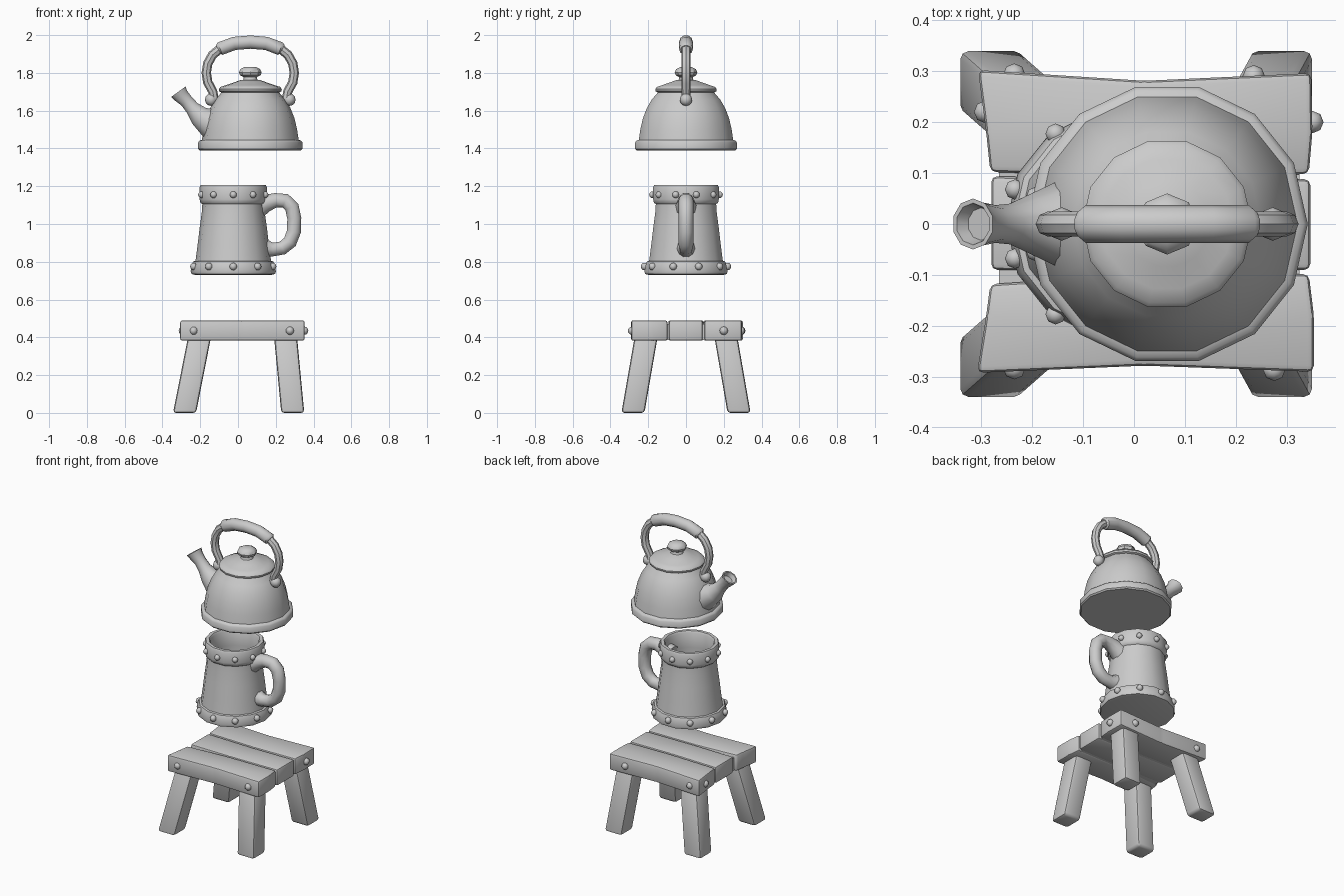
import bpy, bmesh, math
from mathutils import Vector, Matrix

if "Cube" in bpy.data.objects:
    bpy.data.objects.remove(bpy.data.objects["Cube"])

grey = bpy.data.materials.new("plain grey")
grey.use_nodes = True
colour = (0.6, 0.6, 0.6, 1)
grey.diffuse_color = colour
grey.node_tree.nodes["Principled BSDF"].inputs["Base Color"].default_value = colour


def finish(bm, name, bevel=0, segments=2, angle=40):
    bmesh.ops.recalc_face_normals(bm, faces=bm.faces)
    mesh = bpy.data.meshes.new(name)
    if bevel:
        bmesh.ops.bevel(bm, geom=bm.edges[:], offset=bevel, segments=segments,
                        affect='EDGES', profile=0.5)
    bm.to_mesh(mesh)
    bm.free()
    mesh.materials.append(grey)
    mesh.shade_smooth()
    mesh.set_sharp_from_angle(angle=math.radians(angle))
    ob = bpy.data.objects.new(name, mesh)
    bpy.context.collection.objects.link(ob)
    return ob


def skin(bm, rings):
    """Join rings of vertices with quads and cap both ends; returns the last cap."""
    n = len(rings[0])
    for a, b in zip(rings, rings[1:]):
        for i in range(n):
            j = (i + 1) % n
            bm.faces.new((a[i], a[j], b[j], b[i]))
    bm.faces.new(rings[0][::-1])
    return bm.faces.new(rings[-1])


def lathe(name, profile, x, n=14, phase=0):
    """Turn a (radius, z) profile about an upright axis at x."""
    bm = bmesh.new()
    rings = []
    for r, z in profile:
        angles = [phase + math.tau * i / n for i in range(n)]
        rings.append([bm.verts.new((x + r * math.cos(a), r * math.sin(a), z)) for a in angles])
    skin(bm, rings)
    return finish(bm, name)


def tube(name, path, n=10, mouth=0):
    """Sweep a circle along (x, z, radius) points in the middle plane."""
    bm = bmesh.new()
    rings = []
    for k, (x, z, r) in enumerate(path):
        p, q = path[max(k - 1, 0)], path[min(k + 1, len(path) - 1)]
        t = Vector((q[0] - p[0], 0, q[1] - p[1])).normalized()
        side, up = Vector((0, 1, 0)), t.cross(Vector((0, 1, 0)))
        rings.append([bm.verts.new(Vector((x, 0, z)) + r * (math.cos(a) * side + math.sin(a) * up))
                      for a in (math.tau * i / n for i in range(n))])
    end = skin(bm, rings)
    if mouth:
        bmesh.ops.recalc_face_normals(bm, faces=bm.faces)
        bmesh.ops.inset_region(bm, faces=[end], thickness=mouth)
        bmesh.ops.inset_region(bm, faces=[end], thickness=mouth, depth=-3 * mouth)
    return finish(bm, name)


def studs(name, spots, radius):
    """Small round rivet heads at each spot."""
    bm = bmesh.new()
    for s in spots:
        bmesh.ops.create_uvsphere(bm, u_segments=8, v_segments=6, radius=radius,
                                  matrix=Matrix.Translation(s))
    return finish(bm, name, angle=60)


def prism(name, low, high, bevel):
    """Solid between two matching outlines."""
    bm = bmesh.new()
    skin(bm, [[bm.verts.new(p) for p in low], [bm.verts.new(p) for p in high]])
    return finish(bm, name, bevel)


# Stool: three worn planks over a thin core
planks = {
    "front_plank": [(-.308, -.292), (.02, -.278), (.353, -.29), (.353, -.18), (.343, -.098),
                    (0, -.1), (-.282, -.118), (-.29, -.18)],
    "middle_plank": [(-.28, -.09), (0, -.094), (.346, -.09), (.346, .088), (.05, .085), (-.28, .094)],
    "back_plank": [(-.282, .102), (.05, .092), (.343, .098), (.35, .18), (.348, .296),
                   (.02, .281), (-.306, .302), (-.29, .18)],
}
for name, outline in planks.items():
    prism(name, [(x, y, .382) for x, y in outline], [(x, y, .49) for x, y in outline], .012)
core = [(-.265, -.25), (.325, -.25), (.325, .25), (-.265, .25)]
prism("seat_core", [(x, y, .385) for x, y in core], [(x, y, .47) for x, y in core], 0)

# Stool: four splayed legs
for sx, side in ((-1, "right"), (1, "left")):
    for sy, end in ((-1, "front"), (1, "back")):
        def square(cx, cy, z, h=.061):
            return [(cx + a * h, cy + b * h, z) for a, b in ((-1, -1), (1, -1), (1, 1), (-1, 1))]
        foot = square(.29 if sx > 0 else -.283, sy * .281, 0)
        top = square(.25 if sx > 0 else -.2, sy * .208, .42)
        prism(f"{end}_{side}_leg", foot, top, .016)

studs("stool_rivets", [(x, y, .435) for x, y in (
    (-.235, -.283), (.275, -.286), (-.235, .293), (.235, .29), (.35, .2), (-.292, .22))], .022)

# Mug: hollow body with swollen bands
MUG_X = -.025
lathe("mug_body", [
    (.2, .73), (.221, .735), (.226, .75), (.217, .79), (.212, .802), (.2, .805), (.19, .88),
    (.178, .98), (.167, 1.06), (.164, 1.105), (.174, 1.113), (.178, 1.13), (.178, 1.195),
    (.172, 1.206), (.152, 1.206), (.145, 1.195), (.145, 1.1), (.165, .83), (.15, .8)], MUG_X)
tube("mug_handle", [
    (.11, 1.09, .06), (.15, 1.11, .048), (.2, 1.126, .04), (.25, 1.123, .04), (.285, 1.09, .04),
    (.298, 1.03, .039), (.296, .96, .039), (.275, .905, .039), (.235, .873, .038),
    (.185, .865, .038), (.15, .87, .05)])
for name, r, z, size in (("upper", .177, 1.155, .018), ("lower", .219, .775, .02)):
    spots = [(MUG_X + r * math.cos(a), r * math.sin(a), z)
             for a in (math.tau * (i + .5) / 10 for i in range(10))]
    studs(f"{name}_mug_rivets", spots, size)

# Kettle: body, lid and knob
POT_X = .065
lathe("kettle_body", [
    (.268, 1.39), (.276, 1.398), (.276, 1.432), (.268, 1.442), (.256, 1.446), (.248, 1.5),
    (.234, 1.56), (.212, 1.615), (.185, 1.66), (.158, 1.69), (.15, 1.705)], POT_X)
lathe("kettle_lid", [
    (.15, 1.695), (.165, 1.703), (.167, 1.714), (.158, 1.726), (.13, 1.735), (.085, 1.75),
    (.05, 1.763)], POT_X)
lathe("lid_knob", [
    (.045, 1.755), (.036, 1.768), (.036, 1.778), (.055, 1.788), (.06, 1.803), (.052, 1.82),
    (.028, 1.832)], POT_X, 8)

# Kettle: spout with an open mouth
tube("kettle_spout", [
    (-.08, 1.51, .1), (-.15, 1.535, .084), (-.205, 1.572, .058), (-.243, 1.615, .04),
    (-.272, 1.65, .037), (-.3, 1.678, .043), (-.316, 1.7, .05)], mouth=.009)

# Kettle: arched handle, thicker grip and pivot balls
arch = [(.19, 1.655, .024), (.198, 1.7, .024), (.225, 1.75, .025), (.233, 1.8, .025),
        (.225, 1.85, .025), (.2, 1.895, .025), (.155, 1.932, .025)]
crown = [(.08, 1.96, .025), (0, 1.967, .025)]
half = arch + crown
full = [(POT_X - x, z, r) for x, z, r in half] + [(POT_X + x, z, r) for x, z, r in half[-2::-1]]
tube("kettle_handle", full, 8)
grip = [(.168, 1.923, .028), (.16, 1.928, .037), (.085, 1.956, .037), (0, 1.963, .037)]
tube("handle_grip", [(POT_X - x, z, r) for x, z, r in grip]
     + [(POT_X + x, z, r) for x, z, r in grip[-2::-1]])
studs("handle_pivots", [(POT_X + s * .207, 0, 1.658) for s in (-1, 1)], .033)
